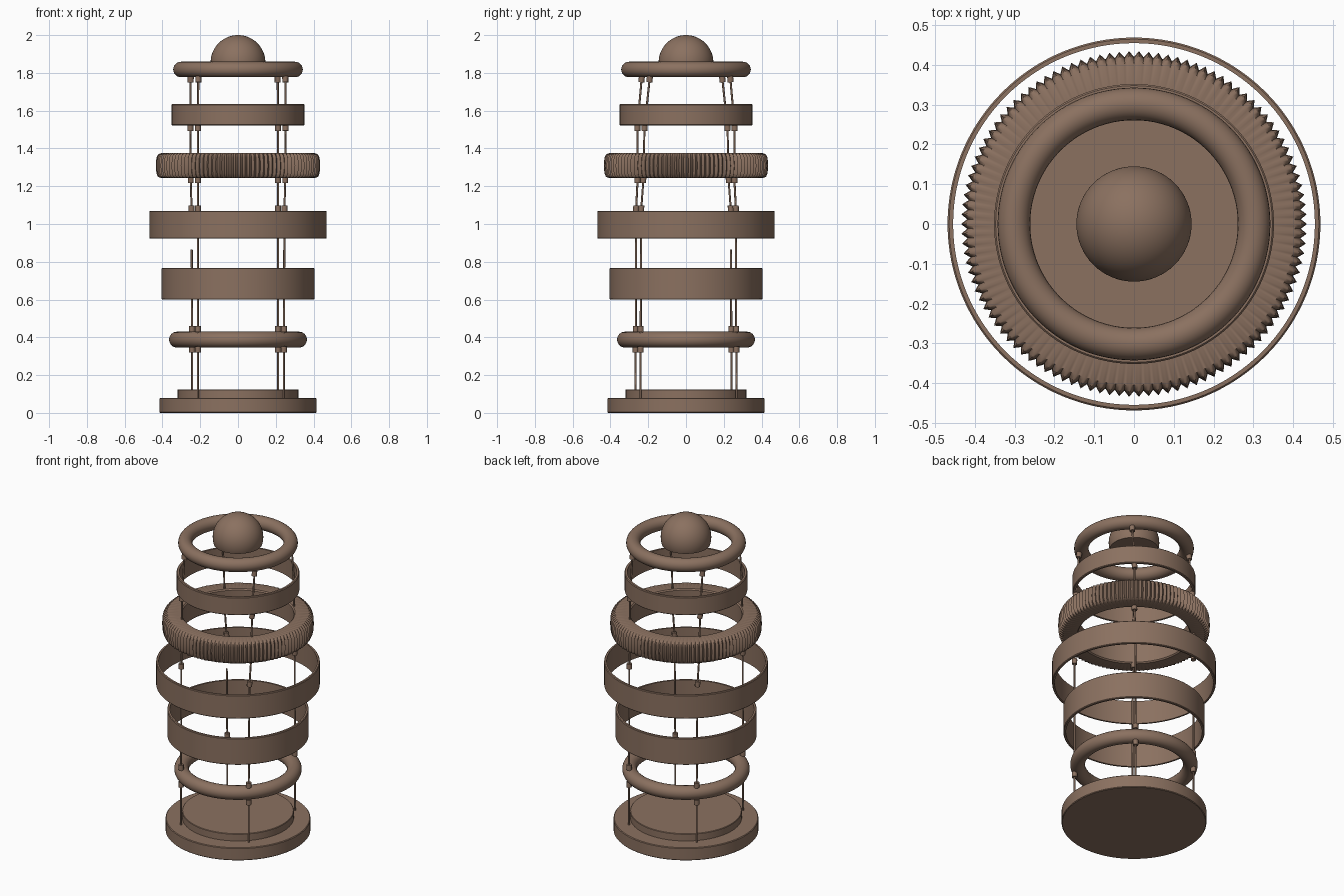
import bpy, bmesh, math
from mathutils import Vector

if "Cube" in bpy.data.objects:
    bpy.data.objects.remove(bpy.data.objects["Cube"])

mat = bpy.data.materials.new("aged_bronze")
mat.diffuse_color = (0.258, 0.165, 0.117, 1)
mat.use_nodes = True
mat.node_tree.nodes["Principled BSDF"].inputs["Base Color"].default_value = mat.diffuse_color


def finish(bm, name, angle=40):
    bmesh.ops.remove_doubles(bm, verts=bm.verts, dist=1e-5)
    bmesh.ops.recalc_face_normals(bm, faces=bm.faces)
    me = bpy.data.meshes.new(name)
    bm.to_mesh(me)
    bm.free()
    me.materials.append(mat)
    ob = bpy.data.objects.new(name, me)
    bpy.context.collection.objects.link(ob)
    bpy.ops.object.select_all(action='DESELECT')
    ob.select_set(True)
    bpy.context.view_layer.objects.active = ob
    bpy.ops.object.shade_smooth_by_angle(angle=math.radians(angle))
    return ob


def lathe(name, profile, closed=True, steps=128, wobble=None):
    """Spin (radius, z) points round the z axis; wobble alters the radius."""
    bm = bmesh.new()
    rings = []
    for i in range(steps):
        a = 2 * math.pi * i / steps
        ring = []
        for r, z in profile:
            r2 = wobble(r, i) if wobble else r
            ring.append(bm.verts.new((r2 * math.cos(a), r2 * math.sin(a), z)))
        rings.append(ring)
    n = len(profile)
    for i in range(steps):
        p, q = rings[i], rings[(i + 1) % steps]
        for j in range(n if closed else n - 1):
            k = (j + 1) % n
            bm.faces.new((p[j], q[j], q[k], p[k]))
    if not closed:  # caps
        bm.faces.new([r[0] for r in rings])
        bm.faces.new([r[-1] for r in rings])
    return finish(bm, name)


def band(name, inner, outer, z0, z1):
    b = 0.004
    return lathe(name, [(inner, z0), (outer - b, z0), (outer, z0 + b),
                        (outer, z1 - b), (outer - b, z1), (inner, z1)])


def round_ring(name, major, minor, z):
    pts = [(major + minor * math.cos(2 * math.pi * t / 24),
            z + minor * math.sin(2 * math.pi * t / 24)) for t in range(24)]
    return lathe(name, pts)


def rod(name, a, b, radius, sides=8):
    bm = bmesh.new()
    a, b = Vector(a), Vector(b)
    d = b - a
    m = d.to_track_quat('Z', 'Y').to_matrix().to_4x4()
    m.translation = (a + b) / 2
    bmesh.ops.create_cone(bm, cap_ends=True, segments=sides, radius1=radius,
                          radius2=radius, depth=d.length, matrix=m)
    return finish(bm, name, 50)


# stepped base
lathe("base_plate", [(0.411, 0), (0.415, 0.004), (0.415, 0.076), (0.411, 0.08)], closed=False)
lathe("base_step", [(0.32, 0.07), (0.32, 0.122), (0.317, 0.125)], closed=False)

# stacked rings
round_ring("lower_round_ring", 0.323, 0.042, 0.388)
band("lower_band", 0.39, 0.405, 0.60, 0.768)
band("wide_band", 0.455, 0.469, 0.922, 1.07)
band("upper_band", 0.336, 0.352, 1.522, 1.635)
round_ring("top_round_ring", 0.302, 0.041, 1.818)

# ring with fine teeth round its outside
lathe("toothed_ring",
      [(0.32, 1.25), (0.327, 1.243), (0.405, 1.243), (0.424, 1.25), (0.432, 1.268),
       (0.435, 1.308), (0.432, 1.352), (0.424, 1.368), (0.405, 1.376), (0.327, 1.376),
       (0.32, 1.369)],
      steps=440,
      wobble=lambda r, i: r - (0.015 if r > 0.42 else 0) * (0, 0.5, 1, 0.5)[i % 4])

# domed finial, flat underneath
R, CZ, CUT = 0.145, 1.855, 1.812
start = math.asin((CUT - CZ) / R)
dome = [(R * math.cos(start + (math.pi / 2 - 0.01 - start) * t / 28),
         CZ + R * math.sin(start + (math.pi / 2 - 0.01 - start) * t / 28)) for t in range(29)]
lathe("dome", dome, closed=False, steps=64)

# four slightly leaning rods: heights, then x and y for the two diagonals
HEIGHTS = (0.08, 0.39, 1.08, 1.24, 1.51, 1.80)
DIAG_A = ((.243, .24), (.243, .24), (.246, .237), (.25, .225), (.252, .22), (.25, .189))
DIAG_B = ((.212, .268), (.212, .266), (.212, .264), (.212, .256), (.212, .258), (.21, .232))
CLAMPS = (0.335, 0.443, 1.082, 1.233, 1.509, 1.766)


def point(path, sx, sy, z):
    for i in range(len(HEIGHTS) - 1):
        if z <= HEIGHTS[i + 1]:
            break
    t = (z - HEIGHTS[i]) / (HEIGHTS[i + 1] - HEIGHTS[i])
    p, q = Vector(path[i]), Vector(path[i + 1])
    v = p.lerp(q, t)
    return (v.x * sx, v.y * sy, z)


for side, sx, sy, path in (("front_right", 1, -1, DIAG_A), ("back_left", -1, 1, DIAG_A),
                           ("front_left", -1, -1, DIAG_B), ("back_right", 1, 1, DIAG_B)):
    for i in range(len(HEIGHTS) - 1):
        z0, z1 = HEIGHTS[i], HEIGHTS[i + 1]
        if side == "back_left" and i == 1:
            z1 = 0.865  # this rod stops short
        rod(side + "_rod", point(path, sx, sy, z0), point(path, sx, sy, z1), 0.0055)
    # clamps above and below the rings
    for z in CLAMPS:
        rod(side + "_clamp", point(path, sx, sy, z - 0.016), point(path, sx, sy, z + 0.016),
            0.016, 8)
